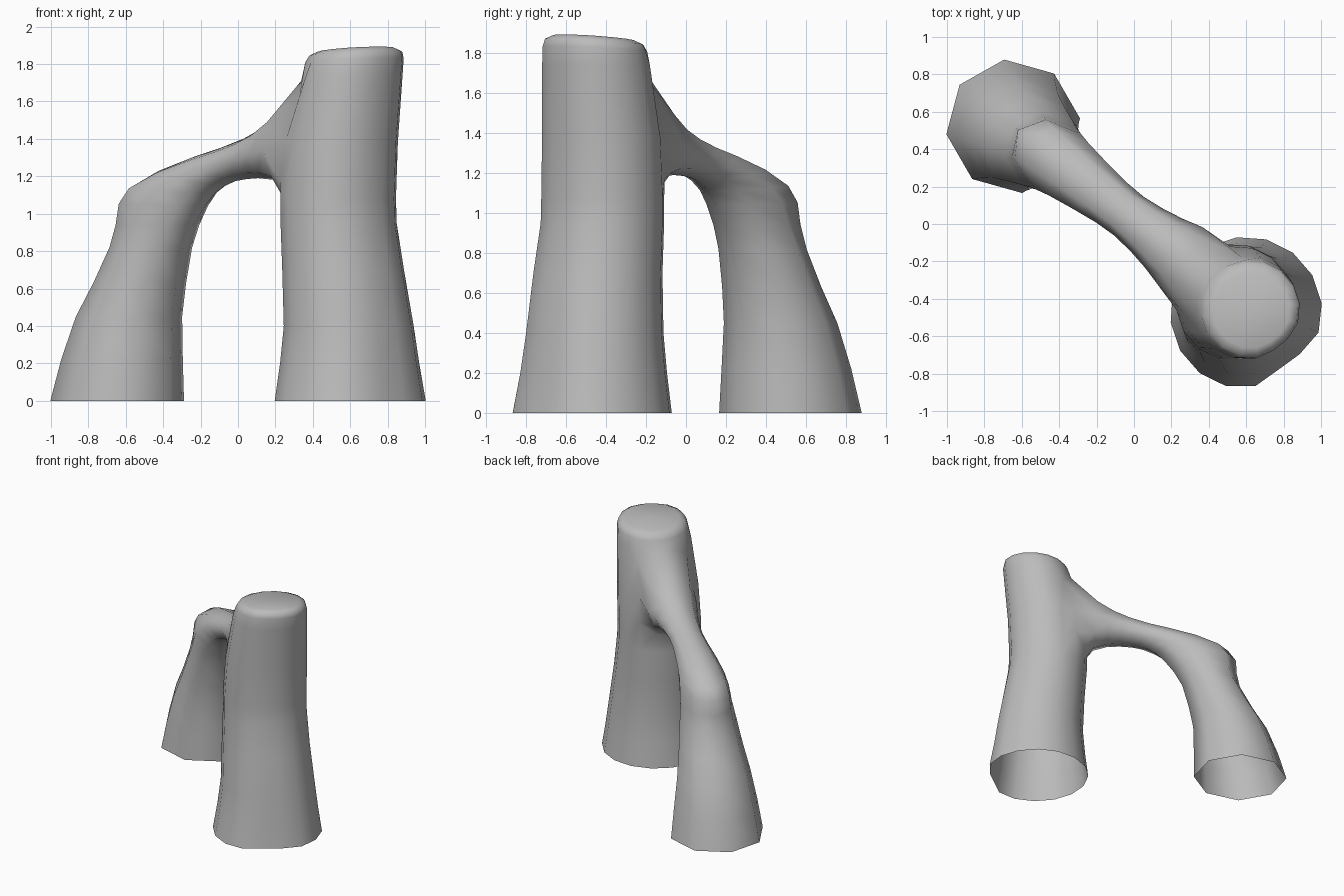
import bpy, bmesh, math
from mathutils import Vector

if "Cube" in bpy.data.objects:
    bpy.data.objects.remove(bpy.data.objects["Cube"])

stone = bpy.data.materials.new("grey_stone")
stone.diffuse_color = (0.5, 0.5, 0.5, 1)
stone.use_nodes = True
stone.node_tree.nodes["Principled BSDF"].inputs["Base Color"].default_value = stone.diffuse_color

ORIGIN = Vector((0.62, -0.46, 0))       # pillar axis
ALONG = Vector((-0.79, 0.613, 0))       # direction of the span
ACROSS = Vector((0.613, 0.79, 0))
UP = Vector((0, 0, 1))
SIDES = 16                              # pillar sides, number 0 faces the span

bm = bmesh.new()


def skin(a, b, skip=()):
    """Join two rings of equal length, leaving out the skipped sides."""
    n = len(a)
    for i in range(n):
        if i not in skip:
            j = (i + 1) % n
            bm.faces.new((a[i], a[j], b[j], b[i]))


# Tall pillar: z, centre x, centre y, radius, tilt, flattening of one side
pillar = [(0, 0.60, -0.475, 0.407, 0, 0.16),
          (0.2, 0.597, -0.467, 0.375, 0, 0.14),
          (0.4, 0.592, -0.46, 0.350, 0, 0.11),
          (0.7, 0.562, -0.443, 0.328, 0, 0.08),
          (0.95, 0.538, -0.42, 0.313, 0, 0.06),
          (1.08, 0.535, -0.418, 0.312, 0, 0.06),
          (1.38, 0.553, -0.422, 0.304, 0, 0.06),
          (1.74, 0.605, -0.448, 0.277, 0, 0.06),
          (1.82, 0.623, -0.457, 0.265, 0.05, 0.06),
          (1.856, 0.63, -0.46, 0.250, 0.06, 0.06),
          (1.876, 0.63, -0.46, 0.205, 0.07, 0.05)]
rings = []
for z, x, y, radius, tilt, flat in pillar:
    ring = []
    for i in range(SIDES):
        deg = (142.2 + 360 * i / SIDES) % 360
        r = radius * (1 - flat * math.exp(-((deg - 308) / 24) ** 2))
        a = math.radians(deg)
        dx, dy = r * math.cos(a), r * math.sin(a)
        ring.append(bm.verts.new((x + dx, y + dy, z + tilt * (0.8 * dx - dy))))
    rings.append(ring)

# Opening where the span grows out, with rounded corners
LOW, MID, TOP = 5, 6, 7
for k in (-2, 2):
    rings[LOW][k].co.z += 0.09
    rings[TOP][k].co.z -= 0.10
for k in (-1, 1):
    rings[TOP][k].co.z -= 0.03
    rings[LOW][k].co.z += 0.02
gap = (14, 15, 0, 1)
for i in range(len(rings) - 1):
    skin(rings[i], rings[i + 1], gap if i in (LOW, MID) else ())

# Pillar top
z, x, y = pillar[-1][:3]
peak = bm.verts.new((x, y, z + 0.004))
cap = rings[-1]
for i in range(SIDES):
    bm.faces.new((cap[i], cap[(i + 1) % SIDES], peak))

# Leg bending into the span: outer (t, z), inner (t, z), half width
span = [(1.965, 0, 1.24, 0, 0.357), (1.90, 0.22, 1.24, 0.22, 0.325),
        (1.81, 0.45, 1.235, 0.45, 0.285), (1.70, 0.63, 1.20, 0.63, 0.25),
        (1.60, 0.82, 1.15, 0.82, 0.22), (1.575, 0.94, 1.085, 0.94, 0.20),
        (1.57, 1.055, 1.01, 1.04, 0.19), (1.51, 1.14, 0.94, 1.11, 0.175),
        (1.32, 1.23, 0.87, 1.15, 0.155), (1.08, 1.305, 0.80, 1.175, 0.135),
        (0.91, 1.35, 0.73, 1.185, 0.13), (0.75, 1.40, 0.65, 1.19, 0.143),
        (0.62, 1.46, 0.55, 1.18, 0.168), (0.50, 1.54, 0.45, 1.145, 0.20)]
tubes = []
for to, zo, ti, zi, width in span:
    outer = ORIGIN + ALONG * to + UP * zo
    inner = ORIGIN + ALONG * ti + UP * zi
    middle, half = (outer + inner) / 2, (outer - inner) / 2
    tubes.append([bm.verts.new(middle + half * math.cos(k * math.pi / 4)
                               + ACROSS * width * math.sin(k * math.pi / 4))
                  for k in range(8)])
for a, b in zip(tubes, tubes[1:]):
    skin(a, b)

# Sew the end of the span to the rim of the opening
low, mid, top = rings[LOW], rings[MID], rings[TOP]
rim = [top[0], top[-1], top[-2], mid[-2], low[-2], low[-1],
       low[0], low[1], low[2], mid[2], top[2], top[1]]
match = [0, 1, 1, 2, 3, 3, 4, 5, 5, 6, 7, 7]
end = tubes[-1]
for i in range(12):
    j = (i + 1) % 12
    a, b = end[match[i]], end[match[j]]
    bm.faces.new((rim[i], rim[j], b) if a is b else (rim[i], rim[j], b, a))

# Ease the joint
bmesh.ops.smooth_vert(bm, verts=end + tubes[-2], factor=0.15,
                      use_axis_x=True, use_axis_y=True, use_axis_z=True)
bmesh.ops.recalc_face_normals(bm, faces=bm.faces)

mesh = bpy.data.meshes.new("rock_arch")
bm.to_mesh(mesh)
bm.free()
mesh.materials.append(stone)
arch = bpy.data.objects.new("rock_arch", mesh)
bpy.context.collection.objects.link(arch)
for p in mesh.polygons:
    p.use_smooth = True
